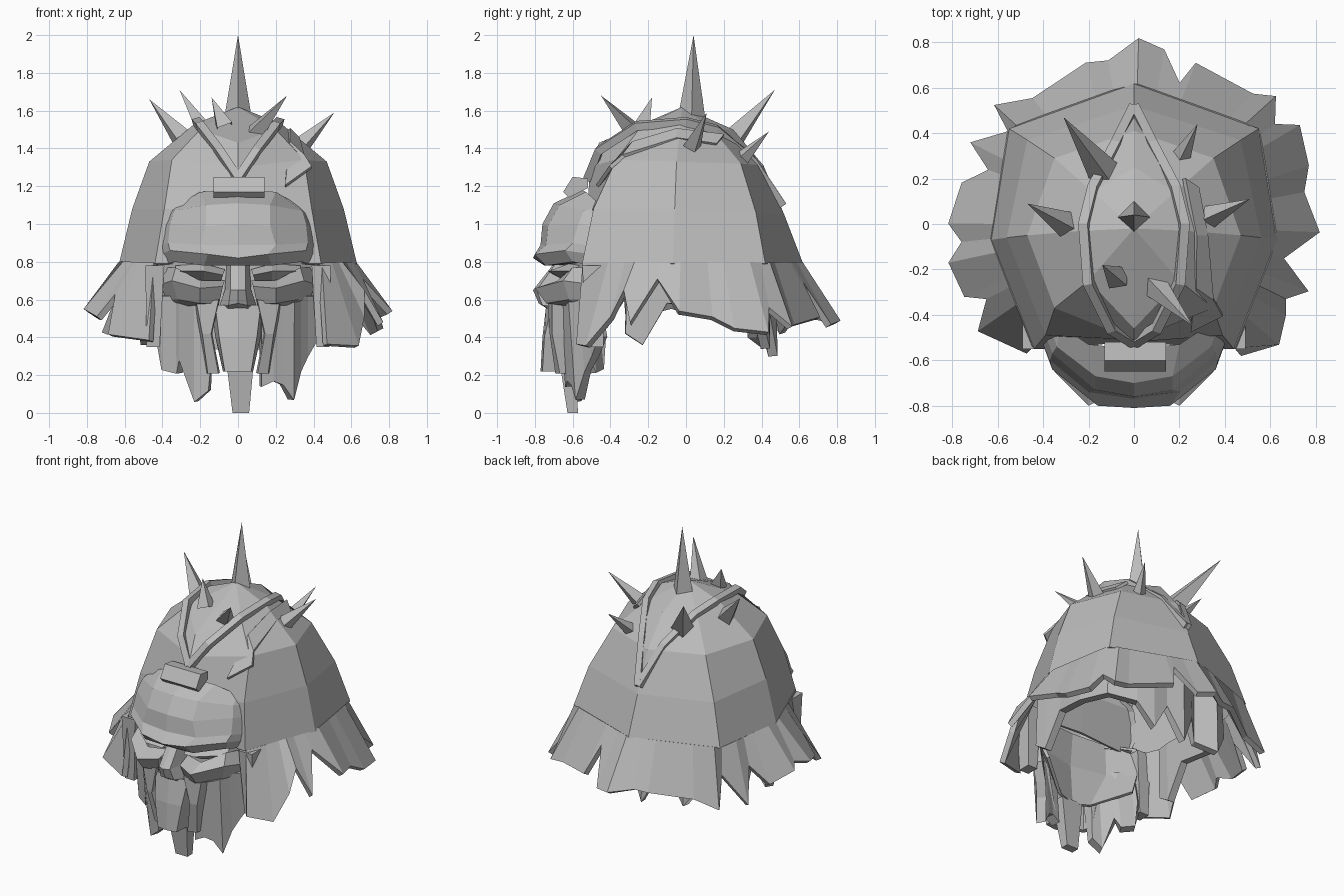
import bpy
import bmesh
from mathutils import Vector
from mathutils.geometry import intersect_line_line_2d

default_cube = bpy.data.objects.get("Cube")
if default_cube:
    bpy.data.objects.remove(default_cube, do_unlink=True)

# One plain colour for the whole bust
STONE = bpy.data.materials.new("stone_grey")
STONE.use_nodes = True
COLOUR = (0.5, 0.5, 0.5, 1)
STONE.diffuse_color = COLOUR
STONE.node_tree.nodes["Principled BSDF"].inputs["Base Color"].default_value = COLOUR


def add_object(name, data):
    data.materials.append(STONE)
    obj = bpy.data.objects.new(name, data)
    bpy.context.scene.collection.objects.link(obj)
    return obj


def loft(name, rows, closed=False, thickness=0.0, cap=False):
    """Skin a grid of matching rows of points, optionally thickened."""
    bm = bmesh.new()
    grid = [[bm.verts.new(point) for point in row] for row in rows]
    count = len(rows[0])
    for lower, upper in zip(grid, grid[1:]):
        for i in range(count if closed else count - 1):
            j = (i + 1) % count
            bm.faces.new((lower[i], lower[j], upper[j], upper[i]))
    if cap:
        bm.faces.new(grid[0])
        bm.faces.new(grid[-1])
    bmesh.ops.remove_doubles(bm, verts=bm.verts, dist=0.0005)
    bmesh.ops.recalc_face_normals(bm, faces=bm.faces)
    mesh = bpy.data.meshes.new(name)
    bm.to_mesh(mesh)
    bm.free()
    obj = add_object(name, mesh)
    if thickness:
        solid = obj.modifiers.new("thickness", "SOLIDIFY")
        solid.thickness = thickness
        solid.offset = -1 if closed else 0
    return obj


def flip(point):
    return (-point[0], point[1], point[2])


def both_sides(row):
    """Extend a row that starts on the centre line to the other side."""
    return [flip(p) for p in reversed(row[1:])] + list(row)


def full_ring(row):
    """Close a half ring that starts and ends on the centre line."""
    return list(row) + [flip(p) for p in reversed(row[1:-1])]


def lock(name, top, tip, width, depth, taper=0.5):
    """Tapered square lock of hair."""
    rows = []
    for centre, scale in ((top, 1), (tip, taper)):
        x, y, z = centre
        w, d = width * scale / 2, depth * scale / 2
        rows.append([(x - w, y - d, z), (x + w, y - d, z),
                     (x + w, y + d, z), (x - w, y + d, z)])
    loft(name, rows, closed=True, cap=True)


def spike(name, base, tip, radius):
    """Four-sided pyramid from base to tip, sunk a little into the hood."""
    base, tip = Vector(base), Vector(tip)
    axis = tip - base
    turn = axis.to_track_quat("Z", "Y")
    ring = [base - axis * 0.15 + turn @ Vector(corner) * radius
            for corner in ((1, 0, 0), (0, 1, 0), (-1, 0, 0), (0, -1, 0))]
    loft(name, [ring, [tip] * 4], closed=True)


# Hood: half rings from front centre round to back centre
RIM = 0.79
rim_half = [(0, -0.52, RIM), (0.44, -0.55, RIM), (0.63, -0.07, RIM), (0.55, 0.42, RIM), (0, 0.62, RIM)]
hood_rows = [
    rim_half,
    [(0, -0.52, 1.08), (0.39, -0.49, 1.08), (0.56, -0.06, 1.08), (0.47, 0.37, 1.06), (0, 0.52, 1.05)],
    [(0, -0.51, 1.3), (0.35, -0.37, 1.34), (0.47, -0.05, 1.33), (0.35, 0.29, 1.32), (0, 0.41, 1.31)],
    [(0, -0.46, 1.43), (0.2, -0.25, 1.5), (0.23, -0.03, 1.53), (0.18, 0.14, 1.5), (0, 0.25, 1.5)],
    [(0, -0.02, 1.62)] * 5,
]
loft("hood", [full_ring(r) for r in hood_rows], closed=True, thickness=0.02)

# Ragged skirt flaring out below the hood, starting at the front left
rim = [Vector(p[:2]) for p in full_ring(rim_half)]


def rim_point(x, y):
    """Where the ray from the centre through (x, y) meets the hood rim."""
    far = Vector((x, y)) * 3
    for a, b in zip(rim, rim[1:] + rim[:1]):
        hit = intersect_line_line_2d(Vector((0, 0)), far, a, b)
        if hit:
            return hit
    return Vector((x, y))


skirt_hem = [
    (.47, -.58, .36), (.64, -.53, .35), (.67, -.4, .5), (.67, -.33, .64), (.77, -.3, .47),
    (.66, -.15, .7), (.82, -.04, .53), (.75, .14, .5), (.77, .26, .44), (.73, .44, .42),
    (.62, .44, .55), (.63, .56, .45), (.53, .57, .46), (.27, .71, .5), (.2, .62, .68),
    (.13, .77, .46), (.02, .82, .48), (-.11, .72, .5), (-.21, .71, .5), (-.45, .55, .46),
    (-.62, .52, .42), (-.55, .41, .6), (-.72, .36, .42), (-.64, .24, .62), (-.76, .18, .5),
    (-.82, 0, .54), (-.76, -.08, .56), (-.82, -.17, .54), (-.75, -.32, .5),
    (-.65, -.33, .62), (-.69, -.47, .41), (-.47, -.57, .38)]
INSET = 0.98
upper, lower = [], []
for x, y, z in skirt_hem:
    edge = rim_point(x, y) * INSET
    upper.append((edge.x, edge.y, RIM))
    lower.append((x * INSET, y * INSET, z))
loft("ragged_skirt", [upper, lower], thickness=0.035)

# Under layer of hair inside the skirt, open at the face
hair_tips = [
    (.5, -.32, .42), (.5, -.23, .36), (.49, -.1, .58), (.5, .1, .56), (.45, .29, .54),
    (.3, .38, .5), (.2, .42, .34), (.1, .42, .52), (0, .46, .3), (-.1, .4, .52),
    (-.18, .35, .4), (-.3, .43, .34), (-.4, .35, .52), (-.5, .1, .56),
    (-.49, -.1, .58), (-.49, -.23, .36), (-.5, -.32, .42)]
loft("under_hair", [[(x * .98, y * .98, .76) for x, y, z in hair_tips], hair_tips], thickness=.05)

# Raised bands crossing the crown
for side, s in (("left", 1), ("right", -1)):
    path = [(0, -.52, 1.24), (.1, -.46, 1.39), (.2, -.26, 1.52), (.22, 0, 1.54),
            (.18, .16, 1.5), (.08, .35, 1.34), (0, .51, 1.1)]
    curve = bpy.data.curves.new(side + "_crown_band", "CURVE")
    curve.dimensions = "3D"
    curve.bevel_depth = 0.03
    curve.bevel_resolution = 0
    curve.use_fill_caps = True
    line = curve.splines.new("POLY")
    line.points.add(len(path) - 1)
    for point, (x, y, z) in zip(line.points, path):
        point.co = (s * x, y, z, 1)
    line.use_smooth = False
    add_object(side + "_crown_band", curve)

# Torn strap beside the left band
loft("torn_strap", [
    [(.22, .2, 1.47), (.27, -.05, 1.5), (.27, -.28, 1.43), (.25, -.47, 1.2)],
    [(.28, .16, 1.42), (.32, -.05, 1.45), (.35, -.33, 1.36), (.39, -.4, 1.3)]], thickness=.02)

# Crown spikes
spike("crown_spike", (0, 0.03, 1.58), (0, 0.04, 2), 0.08)
spike("back_right_spike", (-.15, .25, 1.45), (-.31, .47, 1.71), .075)
spike("back_left_spike", (.2, .28, 1.33), (.28, .44, 1.49), .055)
spike("front_left_spike", (.11, -.29, 1.5), (.26, -.45, 1.68), .06)
spike("side_left_spike", (.33, .03, 1.41), (.51, .11, 1.59), .06)
spike("side_right_spike", (-.32, .01, 1.48), (-.47, .09, 1.66), .06)
spike("front_right_spike", (-.08, -.23, 1.53), (-.14, -.18, 1.67), .06)

# Small plate above the forehead
loft("forehead_plate", [
    [(x, -0.52, 1.19), (x, -0.62, 1.14), (x, -0.65, 1.17), (x, -0.6, 1.25), (x, -0.52, 1.24)]
    for x in (-0.13, 0.14)], closed=True, cap=True)

# Bulging forehead and overhanging brow
loft("forehead", [both_sides(r) for r in (
    [(0, -.55, 1.18), (.2, -.53, 1.17), (.32, -.45, 1.1), (.35, -.44, 1.08)],
    [(0, -.7, 1.11), (.17, -.67, 1.1), (.34, -.54, 1.07), (.37, -.44, 1.05)],
    [(0, -.76, 1.0), (.17, -.73, .99), (.36, -.57, 1.0), (.4, -.46, .98)],
    [(0, -.77, .89), (.2, -.74, .89), (.37, -.6, .9), (.42, -.48, .88)],
    [(0, -.81, .82), (.16, -.8, .84), (.36, -.64, .86), (.41, -.5, .84)],
    [(0, -.75, .78), (.18, -.74, .78), (.34, -.6, .8), (.39, -.5, .78)],
    [(0, -.6, .78), (.18, -.6, .79), (.33, -.52, .8), (.37, -.46, .78)])])

# Face behind the features
loft("face_core", [both_sides(r) for r in (
    [(0, -.6, .82), (.25, -.58, .82), (.43, -.49, .82)],
    [(0, -.62, .6), (.25, -.57, .6), (.4, -.45, .6)],
    [(0, -.6, .32), (.12, -.57, .34), (.34, -.42, .45)])], thickness=0.02)

# Nose with flared nostrils
loft("nose", [both_sides(r) for r in (
    [(0, -.7, .79), (.04, -.69, .79), (.06, -.6, .79)],
    [(0, -.81, .65), (.04, -.79, .65), (.07, -.64, .65)],
    [(0, -.78, .58), (.05, -.76, .57), (.1, -.66, .56)],
    [(0, -.7, .53), (.06, -.69, .53), (.09, -.62, .53)])])

# Long upper lip panel and pointed beard centre
loft("chin_panel", [both_sides(r) for r in (
    [(0, -.74, .57), (.12, -.71, .57), (.14, -.62, .57)],
    [(0, -.76, .4), (.1, -.75, .4), (.12, -.63, .4)],
    [(0, -.77, .22), (.07, -.76, .22), (.08, -.64, .22)],
    [(0, -.62, .22), (.06, -.62, .22), (.07, -.61, .22)])])
lock("beard_point", (0.01, -.63, .34), (0.015, -.6, 0), .16, .1, .55)

# Paired features
for side, s in (("left", 1), ("right", -1)):
    def place(rows):
        return [[(s * x, y, z) for x, y, z in row] for row in rows]

    loft(side + "_cheek", place([
        [(.07, -.64, .7), (.2, -.68, .7), (.33, -.6, .77), (.4, -.48, .77)],
        [(.08, -.74, .67), (.2, -.8, .66), (.35, -.65, .7), (.41, -.5, .68)],
        [(.1, -.71, .58), (.2, -.74, .58), (.32, -.62, .6), (.38, -.48, .6)],
        [(.1, -.63, .56), (.2, -.61, .56), (.3, -.56, .56), (.36, -.49, .58)]]))
    loft(side + "_eyelid", place([
        [(.07, -.62, .76), (.18, -.62, .79), (.33, -.56, .78)],
        [(.08, -.7, .73), (.18, -.73, .75), (.33, -.6, .75)],
        [(.09, -.62, .7), (.18, -.64, .7), (.32, -.56, .72)]]))
    loft(side + "_moustache", place([
        [(.1, -.72, .6), (.21, -.7, .58), (.22, -.58, .58)],
        [(.14, -.71, .42), (.18, -.7, .42), (.2, -.58, .42)],
        [(.1, -.68, .21), (.15, -.66, .21), (.16, -.58, .21)]]), thickness=.025)
    # Hanging lock beside the face
    lock(side + "_temple_lock", (s * .44, -.49, .78), (s * .45, -.48, .35), .1, .12, .7)

# Ragged beard halves with uneven tips
right_tips = [(-.41, -.44, .4), (-.39, -.46, .23), (-.31, -.5, .21), (-.29, -.53, .28),
              (-.22, -.58, .06), (-.15, -.6, .12), (-.14, -.61, .35)]
left_tips = [(.12, -.61, .14), (.18, -.6, .17), (.23, -.58, .15), (.28, -.56, .07),
             (.31, -.52, .22), (.35, -.48, .3), (.41, -.44, .4)]
for name, tips in (("right_beard", right_tips), ("left_beard", left_tips)):
    roots = [(x, y - .04, .62) for x, y, z in tips]
    loft(name, [roots, tips], thickness=.06)
